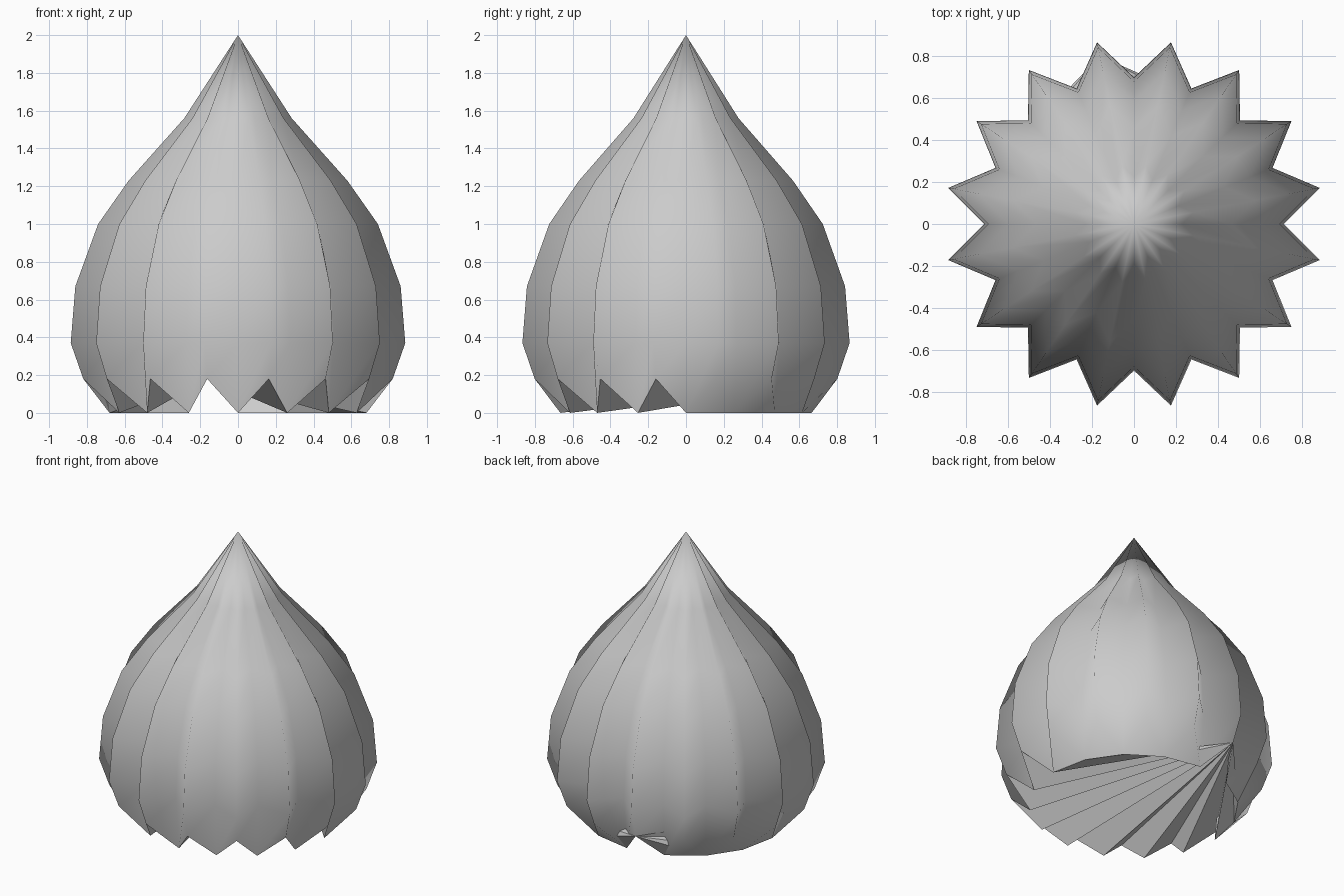
import bpy, bmesh, math

cube = bpy.data.objects.get("Cube")
if cube:
    bpy.data.objects.remove(cube, do_unlink=True)

# One plain colour
grey = bpy.data.materials.new("light_grey")
grey.use_nodes = True
colour = (0.6, 0.6, 0.6, 1)
grey.diffuse_color = colour
grey.node_tree.nodes["Principled BSDF"].inputs["Base Color"].default_value = colour

RIBS = 16
N = RIBS * 2
Y_SCALE = 0.978
# (radius, height) of ribs and grooves, bottom to top
rib_profile = [(0.835, 0.18), (0.903, 0.37), (0.878, 0.67), (0.755, 1.0),
               (0.59, 1.23), (0.29, 1.56)]
groove_profile = [(0.68, 0), (0.715, 0.37), (0.695, 0.67), (0.60, 1.0),
                  (0.467, 1.23), (0.23, 1.56)]

bm = bmesh.new()


def add_ring(rib, groove):
    ring = []
    for i in range(N):
        r, z = rib if i % 2 else groove
        a = math.tau * i / N
        ring.append(bm.verts.new((r * math.cos(a), r * math.sin(a) * Y_SCALE, z)))
    return ring


# Ribbed dome wall
rings = [add_ring(t, g) for t, g in zip(rib_profile, groove_profile)]
for low, high in zip(rings, rings[1:]):
    for i in range(N):
        j = (i + 1) % N
        bm.faces.new((low[i], low[j], high[j], high[i])).smooth = True

# Pointed top
apex = bm.verts.new((0, 0, 2))
for i in range(N):
    bm.faces.new((rings[-1][i], rings[-1][(i + 1) % N], apex)).smooth = True

# Underside: rear rib ends are closed, the rest fans out from one rear rib
base = rings[0]
hub = 9
outline = []
for i in range(hub + 1, hub + N):
    k = i % N
    if k % 2 and k < RIBS:
        bm.faces.new((base[k + 1], base[k], base[k - 1])).smooth = True
    else:
        outline.append(base[k])
for a, b in zip(outline, outline[1:]):
    bm.faces.new((base[hub], b, a))

mesh = bpy.data.meshes.new("ribbed_dome")
bm.to_mesh(mesh)
bm.free()
mesh.materials.append(grey)
dome = bpy.data.objects.new("ribbed_dome", mesh)
bpy.context.collection.objects.link(dome)
